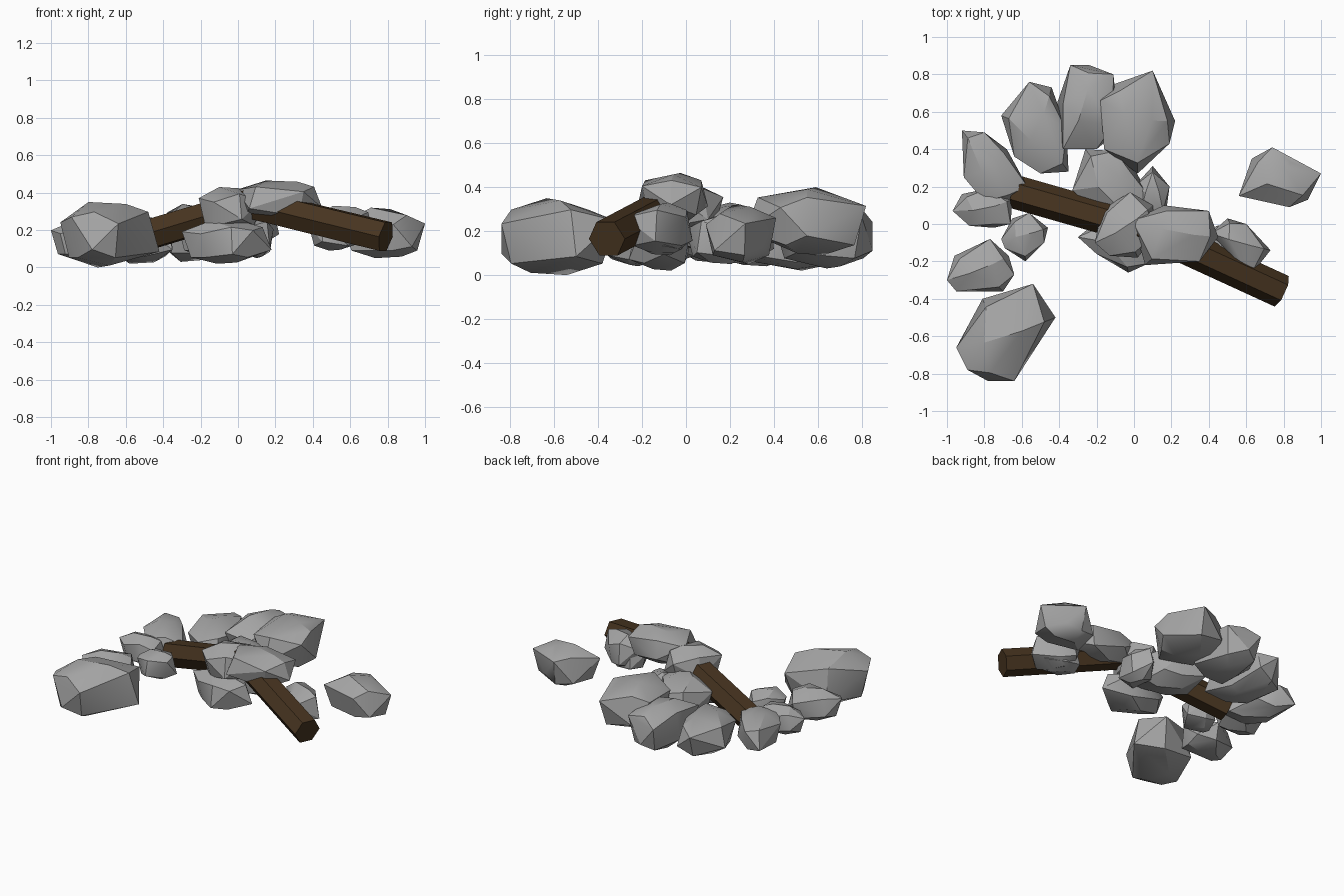
import bpy, bmesh, random, math
from mathutils import Vector, Matrix

if "Cube" in bpy.data.objects:
    bpy.data.objects.remove(bpy.data.objects["Cube"])

random.seed(4)


def material(name, rgb):
    m = bpy.data.materials.new(name)
    m.diffuse_color = (*rgb, 1)
    m.use_nodes = True
    m.node_tree.nodes["Principled BSDF"].inputs["Base Color"].default_value = m.diffuse_color
    return m


STONE = material("grey stone", (0.38, 0.38, 0.38))
WOOD = material("dark brown wood", (0.062, 0.034, 0.014))


def finish(bm, name, mat):
    bmesh.ops.recalc_face_normals(bm, faces=bm.faces)
    me = bpy.data.meshes.new(name)
    bm.to_mesh(me)
    bm.free()
    me.materials.append(mat)
    ob = bpy.data.objects.new(name, me)
    bpy.context.collection.objects.link(ob)
    return ob


def rock(name, z0, z1, outline):
    """Angular boulder: zigzag plan outline with a short ridge on top and underneath."""
    pts = [Vector(p) for p in outline]
    c = sum(pts, Vector((0, 0))) / len(pts)
    h = z1 - z0
    bm = bmesh.new()

    def add(p, scale, f):
        q = c + (p - c) * scale
        bm.verts.new((q.x, q.y, z0 + h * f))

    for i, p in enumerate(pts):
        hi = i % 2 == 0
        add(p, 1.0, random.uniform(0.66, 0.78) if hi else random.uniform(0.22, 0.36))
        add(p, 0.8, 0.15 if hi else 0.85)
    # Top and bottom ridges
    n = len(pts)
    add(pts[0], 0.35, 1.0)
    add(pts[n // 2], 0.4, 0.97)
    add(pts[1], 0.35, 0.0)
    add(pts[1 + n // 2], 0.4, 0.03)
    bmesh.ops.convex_hull(bm, input=bm.verts)
    loose = [v for v in bm.verts if not v.link_faces]
    bmesh.ops.delete(bm, geom=loose, context='VERTS')
    ob = finish(bm, name, STONE)
    bpy.ops.object.select_all(action='DESELECT')
    ob.select_set(True)
    bpy.context.view_layer.objects.active = ob
    bpy.ops.object.shade_smooth_by_angle(angle=math.radians(30))
    return ob


def beam(name, path, radius, sides=6):
    """Six-sided bent timber swept along a path."""
    pts = [Vector(p) for p in path]
    bm = bmesh.new()
    rings = []
    for i, p in enumerate(pts):
        d = (pts[min(i + 1, len(pts) - 1)] - pts[max(i - 1, 0)]).normalized()
        side = d.cross(Vector((0, 0, 1))).normalized()
        rings.append([bm.verts.new(p + Matrix.Rotation(math.tau * k / sides, 3, d) @ side * radius)
                      for k in range(sides)])
    for a, b in zip(rings, rings[1:]):
        for k in range(sides):
            n = (k + 1) % sides
            bm.faces.new((a[k], a[n], b[n], b[k]))
    bm.faces.new(rings[0])
    bm.faces.new(rings[-1])
    return finish(bm, name, WOOD)


# Broken timber, sagging to both ends
beam("timber", [(-0.63, 0.17, 0.13), (0.07, -0.03, 0.34), (0.79, -0.36, 0.165)], 0.09)

# Left-hand stones
rock("front_left_boulder", 0.0, 0.35, [(-0.95, -0.66), (-0.81, -0.40), (-0.54, -0.32),
     (-0.42, -0.50), (-0.64, -0.84), (-0.78, -0.84), (-0.89, -0.78)])
rock("left_stone_a", 0.04, 0.25, [(-1.0, -0.30), (-0.96, -0.17), (-0.77, -0.08),
     (-0.67, -0.17), (-0.64, -0.27), (-0.70, -0.36), (-0.95, -0.36)])
rock("left_stone_b", 0.06, 0.25, [(-0.97, 0.07), (-0.92, 0.16), (-0.78, 0.19),
     (-0.65, 0.13), (-0.66, 0.0), (-0.75, -0.02), (-0.88, -0.01)])
rock("left_stone_c", 0.04, 0.27, [(-0.91, 0.25), (-0.92, 0.50), (-0.80, 0.49),
     (-0.68, 0.40), (-0.57, 0.20), (-0.65, 0.12), (-0.80, 0.12)])
rock("left_stone_d", 0.06, 0.25, [(-0.71, -0.08), (-0.65, 0.03), (-0.56, 0.06),
     (-0.46, -0.02), (-0.48, -0.10), (-0.58, -0.20), (-0.69, -0.13)])

# Back boulders, leaning on each other
rock("back_boulder_a", 0.02, 0.28, [(-0.64, 0.36), (-0.71, 0.58), (-0.56, 0.76),
     (-0.44, 0.73), (-0.36, 0.50), (-0.35, 0.28), (-0.50, 0.27)])
rock("back_boulder_b", 0.03, 0.34, [(-0.38, 0.40), (-0.41, 0.65), (-0.34, 0.85),
     (-0.24, 0.85), (-0.11, 0.80), (-0.08, 0.50), (-0.20, 0.40)])
rock("back_boulder_c", 0.09, 0.40, [(-0.18, 0.66), (-0.10, 0.75), (0.10, 0.82),
     (0.22, 0.55), (0.19, 0.43), (0.02, 0.27), (-0.16, 0.40)])

# Middle heap
rock("middle_stone_a", 0.05, 0.33, [(-0.33, 0.18), (-0.26, 0.40), (-0.10, 0.39),
     (0.0, 0.30), (0.08, 0.15), (0.0, -0.02), (-0.20, 0.06)])
rock("middle_stone_b", 0.05, 0.28, [(0.0, 0.20), (0.10, 0.31), (0.19, 0.20),
     (0.17, 0.05), (0.02, 0.0)])
rock("middle_stone_c", 0.19, 0.43, [(-0.21, -0.10), (-0.17, 0.08), (-0.02, 0.17),
     (0.10, 0.10), (0.12, -0.05), (0.02, -0.18), (-0.13, -0.17)])
rock("low_stone", 0.02, 0.25, [(-0.30, -0.07), (-0.20, 0.01), (0.03, 0.02),
     (0.18, -0.10), (0.08, -0.21), (-0.03, -0.26), (-0.20, -0.16)])
rock("top_stone", 0.24, 0.465, [(-0.01, 0.02), (0.16, 0.10), (0.40, 0.07),
     (0.45, -0.07), (0.35, -0.20), (0.06, -0.22)])

# Right-hand stones, two of them wedged against the timber
rock("right_stone_a", 0.10, 0.33, [(0.41, -0.05), (0.50, 0.03), (0.60, 0.0),
     (0.73, -0.14), (0.62, -0.28), (0.50, -0.16)])
rock("right_stone_under", 0.09, 0.27, [(0.38, -0.10), (0.44, -0.01), (0.56, 0.0),
     (0.66, -0.10), (0.60, -0.22), (0.45, -0.22)])
rock("right_stone_b", 0.05, 0.32, [(0.56, 0.15), (0.63, 0.35), (0.74, 0.41),
     (0.85, 0.35), (1.0, 0.27), (0.93, 0.13), (0.83, 0.09)])
